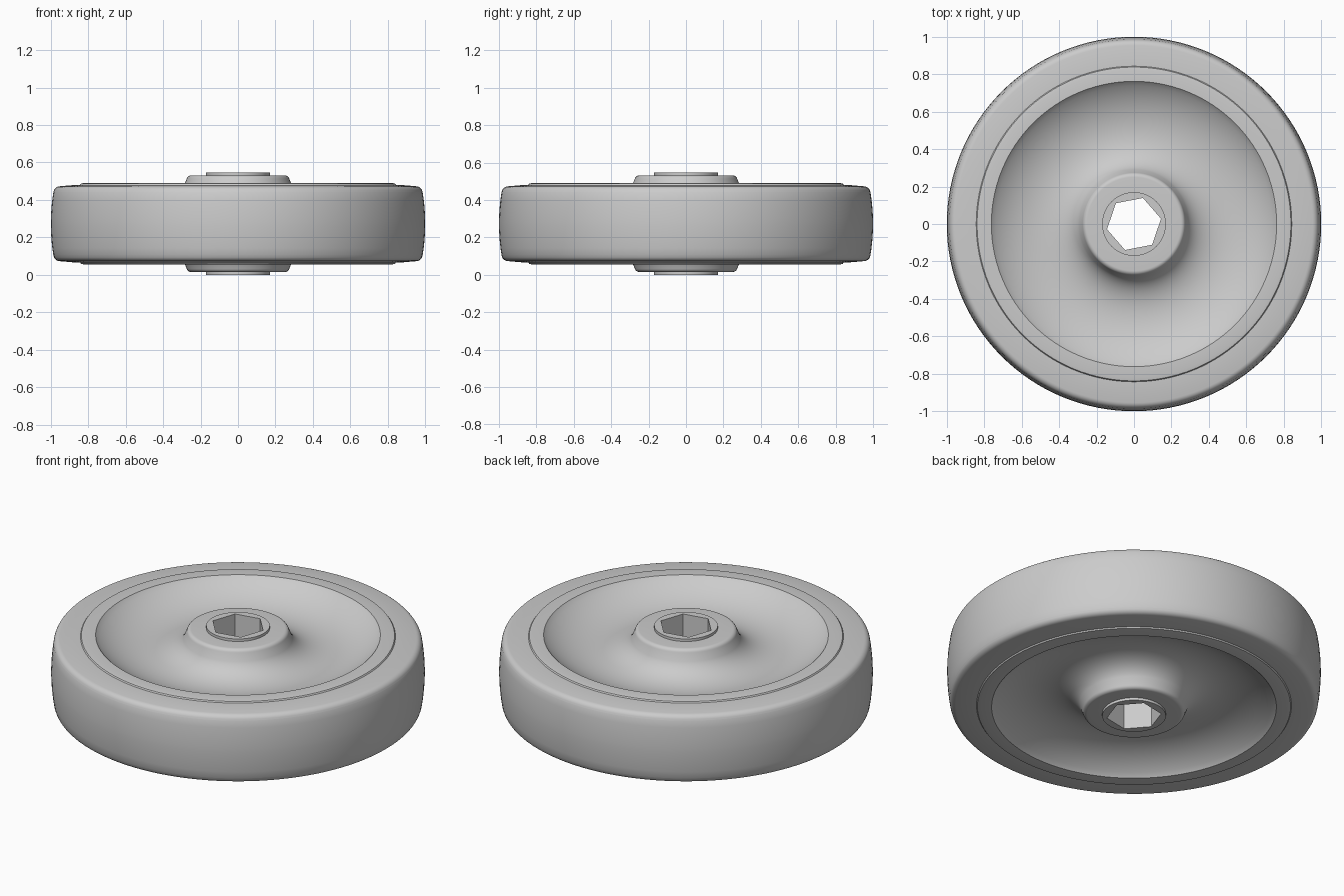
import bpy, bmesh, math

cube = bpy.data.objects.get("Cube")
if cube:
    bpy.data.objects.remove(cube, do_unlink=True)

MID = 0.273      # height of the wheel's mid plane
SEGMENTS = 128

grey = bpy.data.materials.new("mid grey")
grey.use_nodes = True
COLOUR = (0.6, 0.6, 0.6, 1)
grey.diffuse_color = COLOUR
grey.node_tree.nodes["Principled BSDF"].inputs["Base Color"].default_value = COLOUR


def finish(name, bm, angle=30):
    bmesh.ops.recalc_face_normals(bm, faces=bm.faces)
    mesh = bpy.data.meshes.new(name)
    bm.to_mesh(mesh)
    bm.free()
    mesh.materials.append(grey)
    obj = bpy.data.objects.new(name, mesh)
    obj.location.z = MID
    bpy.context.collection.objects.link(obj)
    bpy.ops.object.select_all(action="DESELECT")
    obj.select_set(True)
    bpy.context.view_layer.objects.active = obj
    bpy.ops.object.shade_smooth_by_angle(angle=math.radians(angle))
    return obj


def ring(bm, radius, z, count=SEGMENTS, turn=0):
    angles = [turn + math.tau * i / count for i in range(count)]
    return [bm.verts.new((radius * math.cos(a), radius * math.sin(a), z)) for a in angles]


def lathe(name, half):
    """Revolve a closed outline: the upper half is mirrored below the mid plane."""
    outline = half + [(r, -z) for r, z in reversed(half)]
    bm = bmesh.new()
    rings = [ring(bm, r, z) for r, z in outline]
    for a, b in zip(rings, rings[1:] + rings[:1]):
        for i in range(SEGMENTS):
            j = (i + 1) % SEGMENTS
            bm.faces.new((a[i], a[j], b[j], b[i]))
    return finish(name, bm)


def arc(cr, cz, radius, start, end, steps=6):
    """Rounded corner in the radius / height plane, angles in degrees."""
    angles = [math.radians(start + (end - start) * i / steps) for i in range(steps + 1)]
    return [(cr + radius * math.cos(a), cz + radius * math.sin(a)) for a in angles]


def dish(inner, outer, steps=28):
    """Smooth hollow between hub and rim, as a Bezier through the web."""
    p = [inner, (0.34, 0.075), (0.6, 0.075), outer]
    points = []
    for i in range(1, steps):
        t = i / steps
        w = [(1 - t) ** 3, 3 * t * (1 - t) ** 2, 3 * t * t * (1 - t), t ** 3]
        points.append(tuple(sum(k * q[n] for k, q in zip(w, p)) for n in (0, 1)))
    return points


# Tyre with rounded shoulders and a slightly crowned tread
tread = [(1 - 0.014 * (z / 0.17) ** 2, z) for z in (0.17, 0.13, 0.09, 0.045, 0.01)]
lathe("tyre", [(0.83, 0.208), (0.86, 0.208)] + arc(0.951, 0.165, 0.035, 85, 10) + tread)

# Wheel body: hub, hollow web and raised rim
hub = [(0.155, 0.258)] + arc(0.25, 0.233, 0.025, 90, 15)
lathe("wheel_body", hub + dish((0.285, 0.21), (0.755, 0.21))
      + [(0.755, 0.21), (0.762, 0.218), (0.82, 0.218), (0.838, 0.215), (0.845, 0.205)])

# Axle sleeve: round outside, hexagonal bore
bm = bmesh.new()
COUNT = 96
TURN = math.radians(11)
outer, bore = [], []
for z in (0.273, -0.273):
    outer.append(ring(bm, 0.17, z, COUNT, TURN))
    loop = []
    for i in range(COUNT):
        a = math.tau * i / COUNT
        off = a % (math.pi / 3) - math.pi / 6
        r = 0.147 * math.cos(math.pi / 6) / math.cos(off)
        loop.append(bm.verts.new((r * math.cos(a + TURN), r * math.sin(a + TURN), z)))
    bore.append(loop)
for a, b in ((outer[0], outer[1]), (outer[1], bore[1]), (bore[1], bore[0]), (bore[0], outer[0])):
    for i in range(COUNT):
        j = (i + 1) % COUNT
        bm.faces.new((a[i], a[j], b[j], b[i]))
finish("axle_sleeve", bm)
